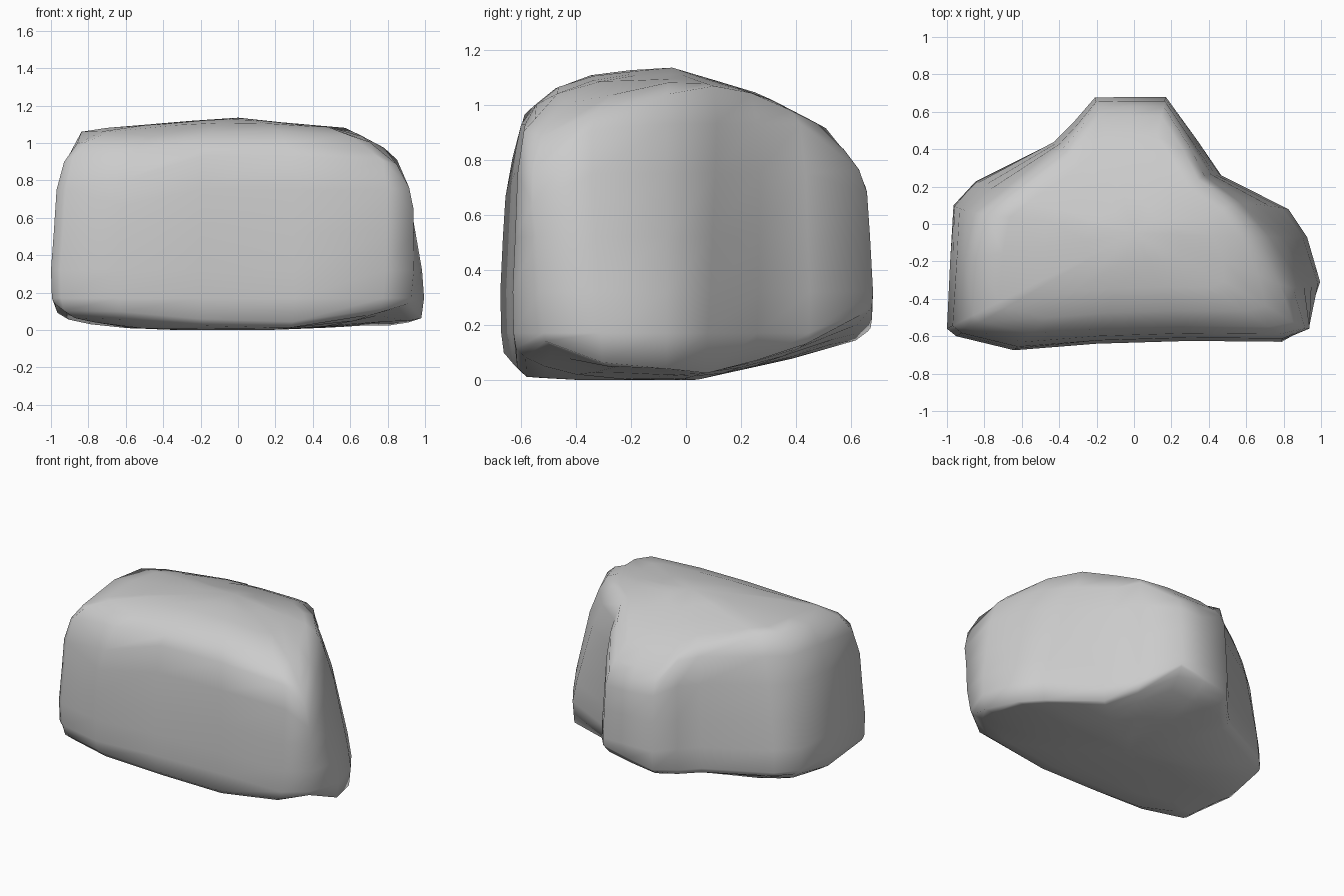
import bpy, bmesh
from math import hypot

if "Cube" in bpy.data.objects:
    bpy.data.objects.remove(bpy.data.objects["Cube"])

# Plan outline, counter-clockwise from front left:
# x, y, upper-edge shift in x and y, lift of the lower edge
OUTLINE = [(-1, -.56, 0, 0, .04), (-.95, -.6, 0, 0, .03), (-.64, -.675, 0, 0, 0),
           (-.2, -.64, 0, 0, 0), (.3, -.625, 0, 0, 0), (.78, -.63, .05, 0, .04),
           (.93, -.52, .05, -.07, .06), (1, -.31, -.08, -.05, -.04),
           (.93, -.07, -.14, .0, -.04), (.83, .08, -.2, .04, -.04),
           (.47, .26, -.06, .02, .02), (.34, .45, -.02, 0, .04),
           (.17, .68, 0, 0, .07), (-.02, .68, 0, 0, .03), (-.21, .675, 0, 0, 0),
           (-.32, .55, .01, 0, .02), (-.43, .44, .02, 0, .05),
           (-.85, .23, .07, -.05, .09), (-.97, .1, .05, -.03, .06),
           (-.985, -.2, .01, 0, 0)]

# Silhouette profiles: (position, height)
TOP_X = [(-1, .55), (-.97, .84), (-.95, .9), (-.83, 1.07), (-.05, 1.135),
         (.58, 1.08), (.83, .95), (.92, .78), (1, .3)]
TOP_Y = [(-.68, .55), (-.64, .75), (-.61, .95), (-.45, 1.08), (-.3, 1.12),
         (-.05, 1.135), (.27, 1.04), (.52, .91), (.64, .75), (.68, .6)]
LOW_X = [(-1, .13), (-.98, .1), (-.88, .04), (-.5, 0), (.2, 0),
         (.55, .02), (.97, .09), (1, .13)]
LOW_Y = [(-.68, .15), (-.66, .09), (-.58, .01), (-.4, 0), (.04, 0),
         (.4, .08), (.64, .15), (.68, .2)]
PEAK = 1.135


def lerp(profile, t):
    for (a, u), (b, v) in zip(profile, profile[1:]):
        if t <= b:
            return u + (v - u) * max(0, t - a) / (b - a)
    return profile[-1][1]


def top(x, y):
    return PEAK - hypot(PEAK - lerp(TOP_X, x), PEAK - lerp(TOP_Y, y))


def height(x, y, level, lift):
    low = max(0, hypot(lerp(LOW_X, x), lerp(LOW_Y, y)) + lift)
    if level == "low":
        return low
    if level == "top":
        return top(x, y)
    return max(low, min(level, top(x, y)))


# Rings: (plan scale, height level, share of upper shift, share of lift)
RINGS = [(.3, "low", 0, 0), (.6, "low", 0, .1), (.8, "low", 0, .4),
         (.92, "low", 0, .8), (.98, "low", 0, 1), (.995, .17, 0, 1),
         (1, .32, .2, 1), (.985, .52, .45, 0), (.97, .75, .75, 0),
         (.93, .93, 1, 0), (.86, "top", 1, 0), (.72, "top", .7, 0),
         (.5, "top", .3, 0), (.25, "top", 0, 0)]

bm = bmesh.new()
CY = -.05
rings = []
for s, level, shift, lift in RINGS:
    ring = []
    for px, py, dx, dy, dz in OUTLINE:
        x = px * s + dx * shift
        y = CY + (py - CY) * s + dy * shift
        ring.append(bm.verts.new((x, y, height(x, y, level, dz * lift))))
    rings.append(ring)

# Skin between rings, then the centre fans
n = len(OUTLINE)
for a, b in zip(rings, rings[1:]):
    for i in range(n):
        j = (i + 1) % n
        bm.faces.new((a[i], a[j], b[j], b[i]))
for ring, z in ((rings[0], 0), (rings[-1], PEAK)):
    c = bm.verts.new((0, CY, z))
    for i in range(n):
        bm.faces.new((ring[i], ring[(i + 1) % n], c))
bmesh.ops.recalc_face_normals(bm, faces=bm.faces)
for f in bm.faces:
    f.smooth = True

mesh = bpy.data.meshes.new("rounded_body")
bm.to_mesh(mesh)
bm.free()
body = bpy.data.objects.new("rounded_body", mesh)
bpy.context.collection.objects.link(body)
